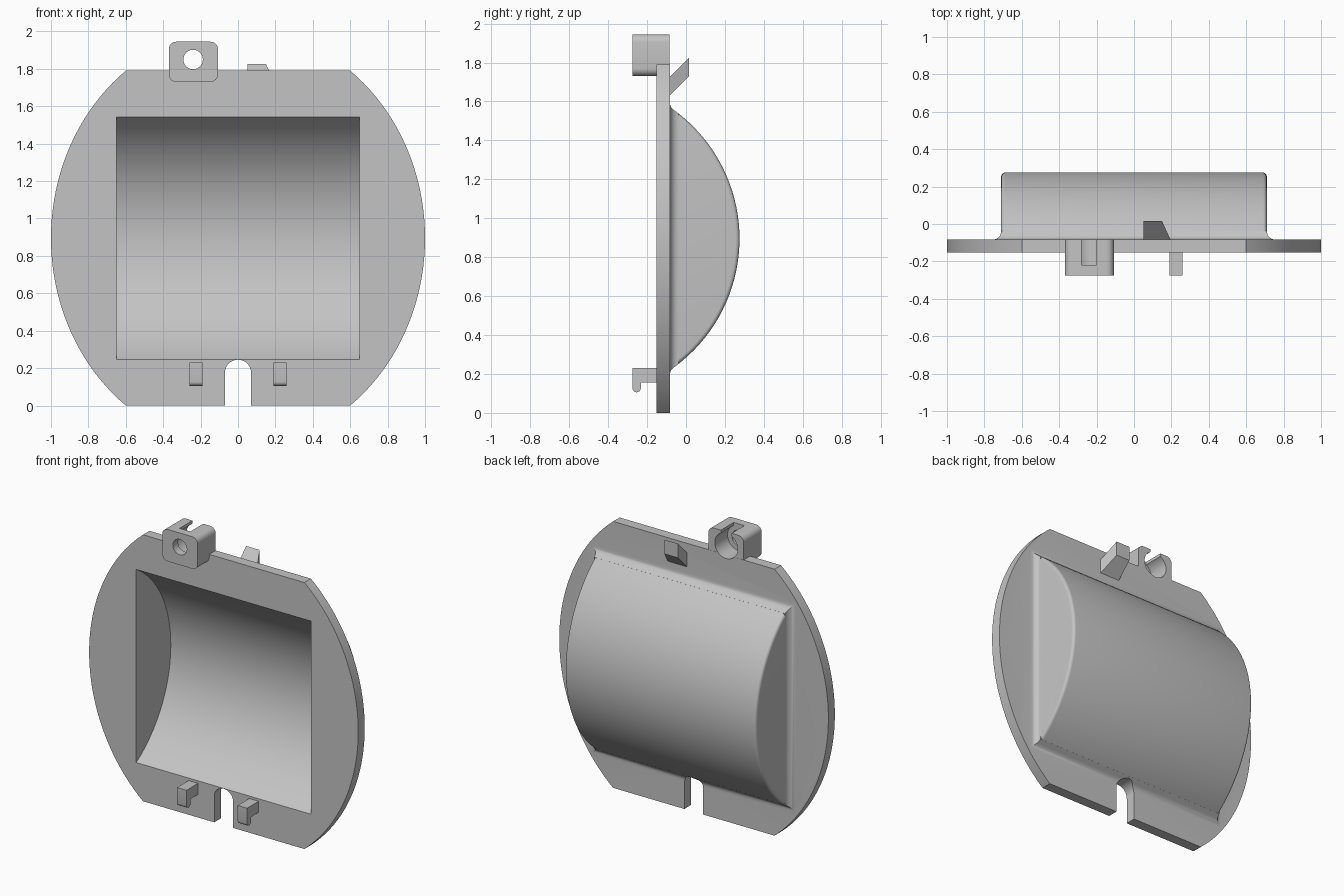
import bpy, bmesh
from math import sin, cos, pi, sqrt, acos, asin

if "Cube" in bpy.data.objects:
    bpy.data.objects.remove(bpy.data.objects["Cube"])

grey = bpy.data.materials.new("light grey")
grey.use_nodes = True
GREY = (0.55, 0.55, 0.55, 1)
grey.diffuse_color = GREY
grey.node_tree.nodes["Principled BSDF"].inputs["Base Color"].default_value = GREY

FRONT, BACK, HEIGHT = -0.152, -0.083, 1.79   # plate faces and height
MID = HEIGHT / 2
AXIS_Y, R_OUT, R_IN = -0.542, 0.817, 0.757   # barrel axis and radii
HALF_X, ROUND, FILLET = 0.71, 0.02, 0.045


def loft(name, rings):
    """Closed solid through equal-length rings of points, capped at both ends."""
    bm = bmesh.new()
    loops = [[bm.verts.new(p) for p in ring] for ring in rings]
    n = len(loops[0])
    for a, b in zip(loops, loops[1:]):
        for i in range(n):
            j = (i + 1) % n
            bm.faces.new((a[i], a[j], b[j], b[i]))
    bm.faces.new(loops[0])
    bm.faces.new(loops[-1])
    bmesh.ops.recalc_face_normals(bm, faces=bm.faces)
    mesh = bpy.data.meshes.new(name)
    bm.to_mesh(mesh)
    bm.free()
    mesh.materials.append(grey)
    ob = bpy.data.objects.new(name, mesh)
    bpy.context.collection.objects.link(ob)
    return ob


def along_y(name, outline, y0, y1):
    return loft(name, [[(x, y, z) for x, z in outline] for y in (y0, y1)])


def along_x(name, profile, x0, x1):
    return loft(name, [[(x, y, z) for y, z in profile] for x in (x0, x1)])


def arc(cx, cz, r, a0, a1, n):
    return [(cx + r * cos(a0 + (a1 - a0) * i / n),
             cz + r * sin(a0 + (a1 - a0) * i / n)) for i in range(n + 1)]


def circle(cx, cz, r, n=40):
    return arc(cx, cz, r, 0, 2 * pi, n)[:-1]


def box_outline(x0, x1, z0, z1):
    return [(x0, z0), (x1, z0), (x1, z1), (x0, z1)]


def barrel_arc(x, r, y_cut, n=40):
    half = acos((y_cut - AXIS_Y) / r)
    return [(x, y, z) for y, z in arc(AXIS_Y, MID, r, -half, half, n)]


def boolean(ob, tool, operation):
    mod = ob.modifiers.new(operation, 'BOOLEAN')
    mod.operation, mod.solver, mod.object = operation, 'EXACT', tool
    bpy.context.view_layer.objects.active = ob
    bpy.ops.object.modifier_apply(modifier=mod.name)


def remove(*tools):
    for tool in tools:
        bpy.data.objects.remove(tool)


# Plate: bowed sides between flat top and bottom edges
bow = asin(0.8)
side = [(cos(a), MID + MID / 0.8 * sin(a))
        for a in [-bow + 2 * bow * i / 40 for i in range(41)]]
housing = along_y("housing", side + [(-x, z) for x, z in reversed(side)], FRONT, BACK)

# Barrel bulge with rounded end edges
ends = [(HALF_X - ROUND + ROUND * sin(a), R_OUT - ROUND + ROUND * cos(a))
        for a in [pi / 2 * i / 5 for i in range(6)]]
stations = [(-x, r) for x, r in reversed(ends)] + ends
bulge = loft("bulge", [barrel_arc(x, r, -0.12) for x, r in stations])


# Concave fillet where the bulge meets the plate
def skirt_ring(y):
    yc = BACK + FILLET
    zc = sqrt((R_OUT + FILLET) ** 2 - (yc - AXIS_Y) ** 2)
    y_touch = AXIS_Y + (yc - AXIS_Y) * R_OUT / (R_OUT + FILLET)
    bite = sqrt(max(0, FILLET ** 2 - (yc - max(y, BACK)) ** 2))
    hx = HALF_X + FILLET - bite
    hz = zc - bite if y < y_touch else sqrt(R_OUT ** 2 - (y - AXIS_Y) ** 2)
    return [(x, y, MID + z) for x, z in box_outline(-hx, hx, -hz, hz)]


levels = [BACK + FILLET * (1 - cos(pi / 2 * i / 8)) for i in range(9)]
skirt = loft("skirt", [skirt_ring(y) for y in [-0.12] + levels])

for part in (bulge, skirt):
    boolean(housing, part, 'UNION')

# Hollow of the barrel and the arched notch at the bottom
hollow = loft("hollow", [barrel_arc(x, R_IN, -0.2) for x in (-0.65, 0.65)])
notch = along_y("notch", [(-0.07, -0.1), (0.07, -0.1)] + arc(0, 0.175, 0.07, 0, pi, 20),
                -0.3, 0.1)
for tool in (hollow, notch):
    boolean(housing, tool, 'DIFFERENCE')
remove(bulge, skirt, hollow, notch)

# Clip block at the top, with through hole, counterbore and open slot
corners = [(-0.147, 1.905, 0), (-0.33, 1.905, 1), (-0.33, 1.77, 2), (-0.147, 1.77, 3)]
block = [p for x, z, q in corners for p in arc(x, z, 0.04, q * pi / 2, (q + 1) * pi / 2, 6)]
clip = along_y("clip_block", block, -0.275, BACK - 0.001)
bores = [along_y("hole", circle(-0.24, 1.85, 0.052), -0.4, 0),
         along_y("counterbore", circle(-0.24, 1.85, 0.085), -0.22, 0),
         along_y("slot", box_outline(-0.28, -0.2, 1.85, 2.1), -0.22, 0)]
for tool in bores:
    boolean(clip, tool, 'DIFFERENCE')
    boolean(housing, tool, 'DIFFERENCE')
remove(*bores)

# Pair of small hooks on the front
hook = [(-0.14, 0.23), (-0.275, 0.23)] + arc(-0.2535, 0.127, 0.0215, pi, 2 * pi, 8) \
    + [(-0.232, 0.155), (-0.14, 0.155)]
hooks = [along_x(name, hook, x, x + 0.07)
         for name, x in (("right_hook", -0.26), ("left_hook", 0.19))]

# Slanted tab on the back, tapered on one side
tab = loft("back_tab", [
    [(0.05, y, z), (x, y, z), (x, y, z + 0.095), (0.05, y, z + 0.095)]
    for y, x, z in ((-0.09, 0.198, 1.625), (0.015, 0.15, 1.73))])

# Smooth the curved faces, keep real edges sharp
bpy.ops.object.select_all(action='DESELECT')
for ob in [housing, clip, tab] + hooks:
    ob.select_set(True)
bpy.context.view_layer.objects.active = housing
bpy.ops.object.shade_smooth_by_angle(angle=pi / 6)
